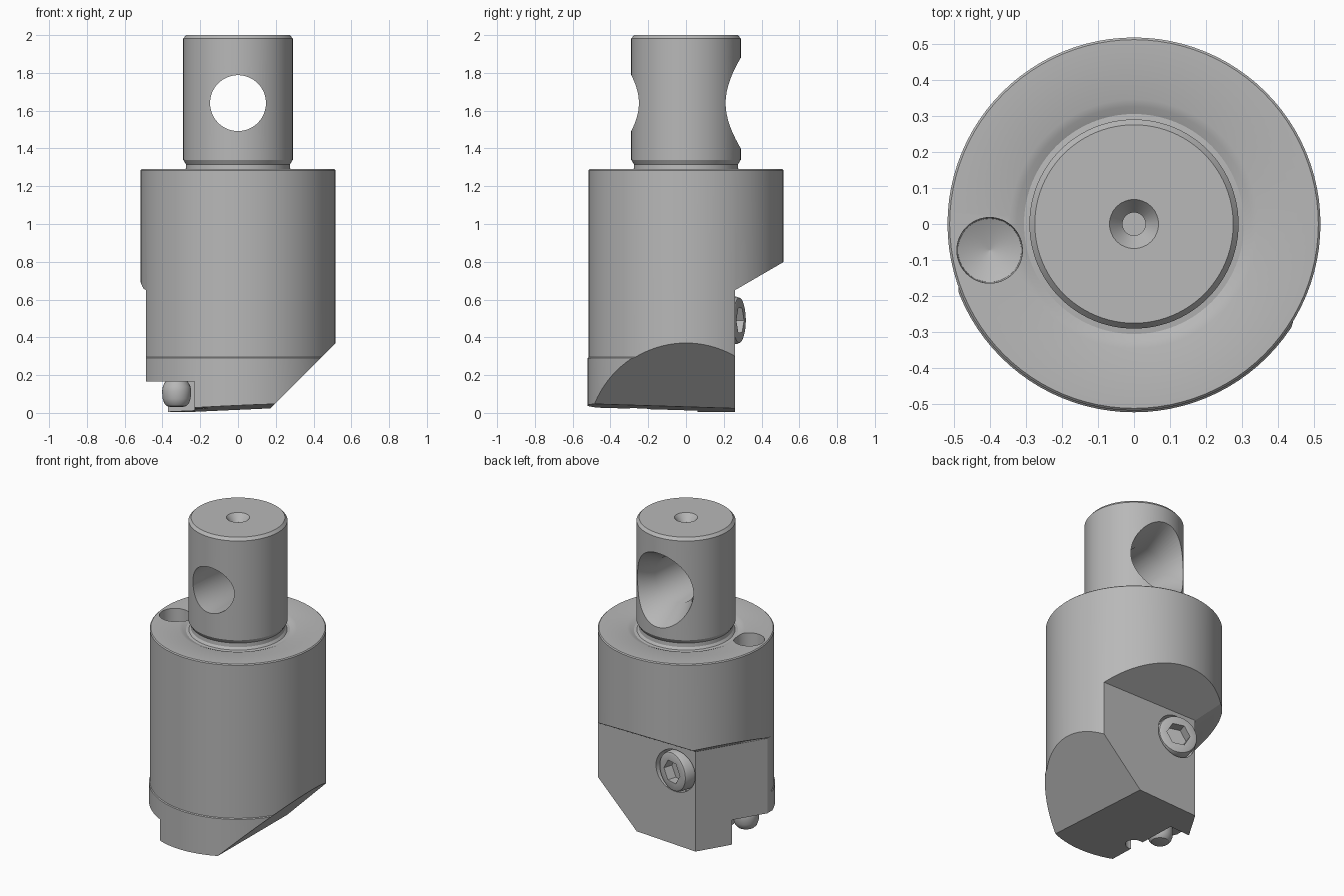
import bpy, bmesh, math
from mathutils import Matrix, Vector

cube = bpy.data.objects.get("Cube")
if cube:
    bpy.data.objects.remove(cube, do_unlink=True)

steel = bpy.data.materials.new("satin_steel_grey")
steel.use_nodes = True
GREY = (0.48, 0.48, 0.48, 1)
steel.diffuse_color = GREY
steel.node_tree.nodes["Principled BSDF"].inputs["Base Color"].default_value = GREY


def make_object(name, bm):
    bmesh.ops.recalc_face_normals(bm, faces=bm.faces)
    mesh = bpy.data.meshes.new(name)
    bm.to_mesh(mesh)
    bm.free()
    mesh.materials.append(steel)
    obj = bpy.data.objects.new(name, mesh)
    bpy.context.collection.objects.link(obj)
    return obj


def lathe_mesh(profile, segments, matrix):
    """Closed solid of revolution from (radius, height) points."""
    bm = bmesh.new()
    rings = []
    for r, h in profile:
        ring = []
        for i in range(segments):
            a = 2 * math.pi * i / segments
            ring.append(bm.verts.new(matrix @ Vector((r * math.cos(a), r * math.sin(a), h))))
        rings.append(ring)
    for low, high in zip(rings, rings[1:]):
        for i in range(segments):
            j = (i + 1) % segments
            bm.faces.new((low[i], low[j], high[j], high[i]))
    bm.faces.new(rings[0][::-1])
    bm.faces.new(rings[-1])
    return bm


def lathe(name, profile, segments=64, matrix=Matrix()):
    return make_object(name, lathe_mesh(profile, segments, matrix))


def prism(name, outline, x0, x1, matrix=Matrix()):
    """Outline of (y, z) points, extruded along x."""
    bm = bmesh.new()
    ends = [[bm.verts.new(matrix @ Vector((x, y, z))) for y, z in outline] for x in (x0, x1)]
    n = len(outline)
    for i in range(n):
        j = (i + 1) % n
        bm.faces.new((ends[0][i], ends[0][j], ends[1][j], ends[1][i]))
    bm.faces.new(ends[0][::-1])
    bm.faces.new(ends[1])
    return make_object(name, bm)


def activate(obj):
    bpy.ops.object.select_all(action='DESELECT')
    obj.select_set(True)
    bpy.context.view_layer.objects.active = obj


def cut(obj, cutter):
    activate(obj)
    mod = obj.modifiers.new("cut", 'BOOLEAN')
    mod.operation = 'DIFFERENCE'
    mod.solver = 'EXACT'
    mod.object = cutter
    bpy.ops.object.modifier_apply(modifier=mod.name)
    bpy.data.objects.remove(cutter, do_unlink=True)


def slice_off(bm, point, normal):
    """Remove everything on the normal side of a plane and cap the cut."""
    res = bmesh.ops.bisect_plane(bm, geom=bm.verts[:] + bm.edges[:] + bm.faces[:],
                                 plane_co=point, plane_no=normal, clear_outer=True)
    edges = [e for e in res["geom_cut"] if isinstance(e, bmesh.types.BMEdge)]
    bmesh.ops.contextual_create(bm, geom=edges)


# Turned body and shank in one profile, with an undercut at the shoulder
R = 0.517
bm = lathe_mesh([(0.522, -0.1), (0.522, 0.29), (R, 0.295), (R, 1.284), (0.511, 1.29),
                 (0.345, 1.29), (0.325, 1.283), (0.305, 1.274), (0.288, 1.276),
                 (0.277, 1.29), (0.275, 1.315), (0.29, 1.34), (0.29, 1.982),
                 (0.275, 2.0)], 96, Matrix())
slice_off(bm, (0.517, 0, 0.37), (1, 0, -1))          # slanted side
slice_off(bm, (0, 0, 0.024), (0.045, -0.03, -1))     # slightly tilted underside
body = make_object("boring_head_body", bm)

# Back flats, each ending in a sloped ledge above
ledge = [(0, -0.3), (0.6, -0.3), (0.6, 0.998), (0, 0.65)]
corner_a, corner_b = Vector((-0.25, 0.26)), Vector((-0.487, -0.135))
slant = math.atan2(corner_a.y - corner_b.y, corner_a.x - corner_b.x)
for x, y, angle in ((0, 0.26, 0), (*corner_a, slant), (*corner_b, math.pi / 2)):
    place = Matrix.Translation((x, y, 0)) @ Matrix.Rotation(angle, 4, 'Z')
    cut(body, prism("flat_cutter", ledge, -1.5, 1.5, place))

# Corner notch for the cutting pin, with a relief in its side and a pin seat
cut(body, prism("notch_cutter", [(-0.8, -0.3), (0.06, -0.3), (0.06, 0.165), (-0.8, 0.165)],
                -0.8, -0.23))
cut(body, lathe("relief_cutter", [(0.055, -0.2), (0.055, 0.12)], 32,
                Matrix.Translation((-0.215, -0.25, 0))))
cut(body, lathe("seat_cutter", [(0.088, 0.1), (0.088, 0.187)], 48,
                Matrix.Translation((-0.325, -0.15, 0))))

# Cross hole through the shank, flared at the back
to_back = Matrix.Rotation(-math.pi / 2, 4, 'X')
cut(body, lathe("cross_hole_cutter", [(0.148, -0.6), (0.148, 0.106), (0.345, 0.5)], 64,
                Matrix.Translation((0, 0, 1.64)) @ to_back))

# Centre hole in the shank end and the blind hole in the shoulder
cut(body, lathe("centre_hole_cutter", [(0.032, 1.9), (0.032, 1.955), (0.068, 2.0), (0.084, 2.02)], 48))
cut(body, lathe("blind_hole_cutter", [(0.002, 1.13), (0.088, 1.17), (0.094, 1.4)], 48,
                Matrix.Translation((-0.4, -0.073, 0))))

# Clamp screw, tilted towards the side, in a counterbore
axis = (Matrix.Translation((-0.1, 0.287, 0.49)) @ Matrix.Rotation(math.radians(-16), 4, 'Z')
        @ to_back)
cut(body, lathe("counterbore_cutter", [(0.135, -0.08), (0.135, 0.3)], 64, axis))
screw = lathe("clamp_screw", [(0.06, -0.2), (0.06, -0.085), (0.125, -0.085), (0.125, -0.02),
                              (0.119, -0.005), (0.107, 0.0)], 64, axis)
cut(screw, lathe("hex_cutter", [(0.074, -0.06), (0.074, 0.1)], 6, axis))

# Round-nosed cutting pin
pin = lathe("cutting_pin", [(0.05, 0.25), (0.05, 0.185), (0.06, 0.165), (0.073, 0.14),
                            (0.077, 0.115), (0.074, 0.075), (0.065, 0.05), (0.052, 0.036),
                            (0.035, 0.032)], 48, Matrix.Translation((-0.325, -0.15, 0)))

for obj in (body, screw, pin):
    activate(obj)
    bpy.ops.object.shade_smooth_by_angle(angle=math.radians(28))
